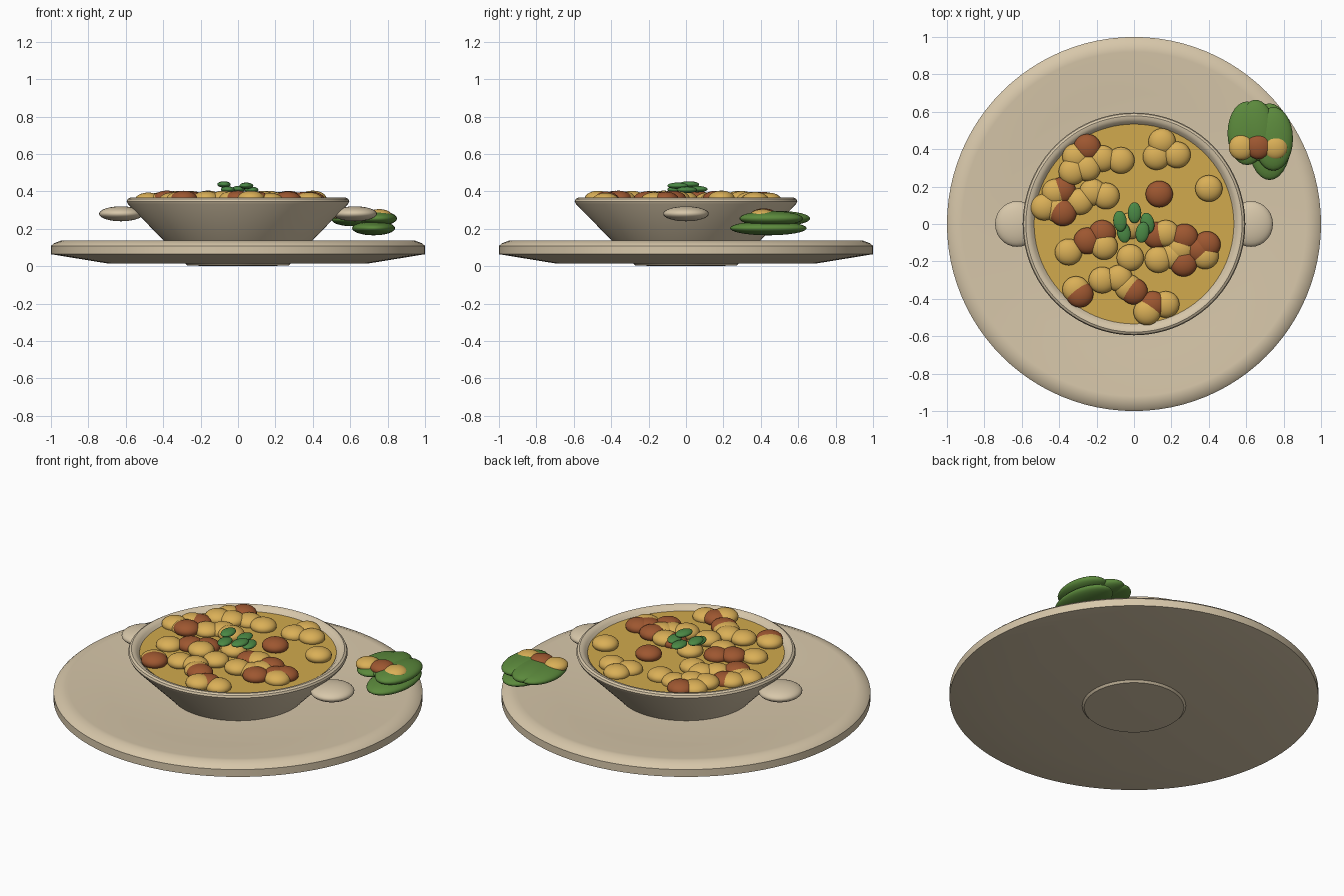
import bpy, math, random
from mathutils import Matrix

if "Cube" in bpy.data.objects:
    bpy.data.objects.remove(bpy.data.objects["Cube"])

random.seed(4)


def material(name, rgb):
    m = bpy.data.materials.new(name)
    m.diffuse_color = (*rgb, 1)
    m.use_nodes = True
    m.node_tree.nodes["Principled BSDF"].inputs["Base Color"].default_value = m.diffuse_color
    return m


CLAY = material("beige stoneware", (0.68, 0.57, 0.40))
SOUP = material("golden broth", (0.64, 0.40, 0.075))
TAN = material("tan bean", (0.70, 0.43, 0.095))
BROWN = material("brown bean", (0.34, 0.095, 0.03))
LEAF = material("leaf green", (0.105, 0.25, 0.045))
HERB = material("herb green", (0.07, 0.25, 0.06))


def smooth(ob, angle):
    bpy.ops.object.select_all(action='DESELECT')
    ob.select_set(True)
    bpy.context.view_layer.objects.active = ob
    bpy.ops.object.shade_smooth_by_angle(angle=math.radians(angle))


def lathe(name, profile, mat, n=96):
    """Revolve (radius, z) points about z, closing both ends with caps."""
    verts = [(r * math.cos(2 * math.pi * i / n), r * math.sin(2 * math.pi * i / n), z)
             for r, z in profile for i in range(n)]
    faces = [(k * n + i, k * n + (i + 1) % n, (k + 1) * n + (i + 1) % n, (k + 1) * n + i)
             for k in range(len(profile) - 1) for i in range(n)]
    faces.append(tuple(reversed(range(n))))
    last = (len(profile) - 1) * n
    faces.append(tuple(range(last, last + n)))
    me = bpy.data.meshes.new(name)
    me.from_pydata(verts, [], faces)
    me.materials.append(mat)
    ob = bpy.data.objects.new(name, me)
    bpy.context.collection.objects.link(ob)
    smooth(ob, 35)
    return ob


def blob(name, loc, radii, mat, turn=0):
    """Flattened smooth ellipsoid."""
    bpy.ops.mesh.primitive_uv_sphere_add(segments=28, ring_count=16, radius=1)
    ob = bpy.context.object
    ob.name = name
    ob.data.transform(Matrix.Rotation(math.radians(turn), 4, 'Z') @ Matrix.Diagonal((*radii, 1)))
    ob.location = loc
    ob.data.materials.append(mat)
    smooth(ob, 60)
    return ob


# Wide shallow plate with bevelled rim and dished top
lathe("plate", [(0.02, 0.014), (0.70, 0.015), (1.0, 0.064), (1.0, 0.108), (0.985, 0.122),
                (0.945, 0.137), (0.92, 0.137), (0.70, 0.118), (0.40, 0.105), (0.02, 0.10)], CLAY)

# Conical bowl whose foot reaches just below the plate
lathe("bowl", [(0.02, 0.0), (0.27, 0.003), (0.40, 0.14), (0.588, 0.332), (0.595, 0.347),
               (0.590, 0.359), (0.578, 0.366), (0.562, 0.364), (0.548, 0.354),
               (0.532, 0.335), (0.48, 0.27), (0.02, 0.24)], CLAY)

# Broth filling
lathe("broth", [(0.49, 0.29), (0.534, 0.342)], SOUP)

# Side handles
for side, s in (("left", -1), ("right", 1)):
    blob("handle_" + side, (s * 0.625, 0, 0.28), (0.118, 0.122, 0.04), CLAY)

# Beans floating in the broth
tan_spots = [(-.31, .36), (-.17, .35), (-.07, .34), (.15, .44), (.12, .36), (.23, .37),
             (.40, .19), (-.33, .28), (-.25, .30), (-.22, .17), (-.15, .15), (-.29, .12),
             (-.48, .09), (-.41, .08), (-.35, -.15), (-.16, -.12), (-.02, -.18),
             (.17, -.05), (.13, -.19), (.21, -.17), (.38, -.17), (-.31, -.35),
             (-.17, -.30), (-.08, -.29), (.07, -.47), (.17, -.43), (-.02, -.01),
             (-.03, -.34), (.25, -.13), (-.42, .17)]
brown_spots = [(-.25, .41), (-.385, .18), (-.38, .06), (.135, .16), (-.25, -.09),
               (-.17, -.05), (0, -.36), (.10, -.43), (-.29, -.375), (.27, -.07),
               (.39, -.11), (.35, -.14), (.265, -.21), (.12, -.06)]
for kind, spots, mat in (("tan", tan_spots, TAN), ("brown", brown_spots, BROWN)):
    for i, (x, y) in enumerate(spots):
        z = 0.356 + random.uniform(-0.007, 0.007)
        blob(f"{kind}_bean_{i}", (x, y, z), (0.073, 0.071, 0.042), mat)

# Herb leaves in the middle
for i, (x, y, z, a) in enumerate([(-.075, .015, .437, 5), (.003, .06, .412, 0),
                                  (.072, .005, .408, 12), (-.055, -.045, .410, 10),
                                  (.045, -.045, .430, -10)]):
    blob(f"herb_leaf_{i}", (x, y, z), (0.036, 0.056, 0.017), HERB, a)

# Leafy garnish beside the bowl
for i, (loc, radii, a) in enumerate([((.605, .485, .250), (.105, .17, .036), 0),
                                     ((.725, .440, .203), (.115, .205, .038), 0),
                                     ((.745, .455, .255), (.105, .17, .040), 0),
                                     ((.665, .500, .255), (.095, .165, .040), 8)]):
    blob(f"garnish_leaf_{i}", loc, radii, LEAF, a)

# Beans resting on the garnish
for i, (x, y, z, mat) in enumerate([(.575, .41, .272, TAN), (.665, .415, .274, BROWN),
                                    (.755, .41, .270, TAN)]):
    blob(f"garnish_bean_{i}", (x, y, z), (0.068, 0.068, 0.035), mat)
